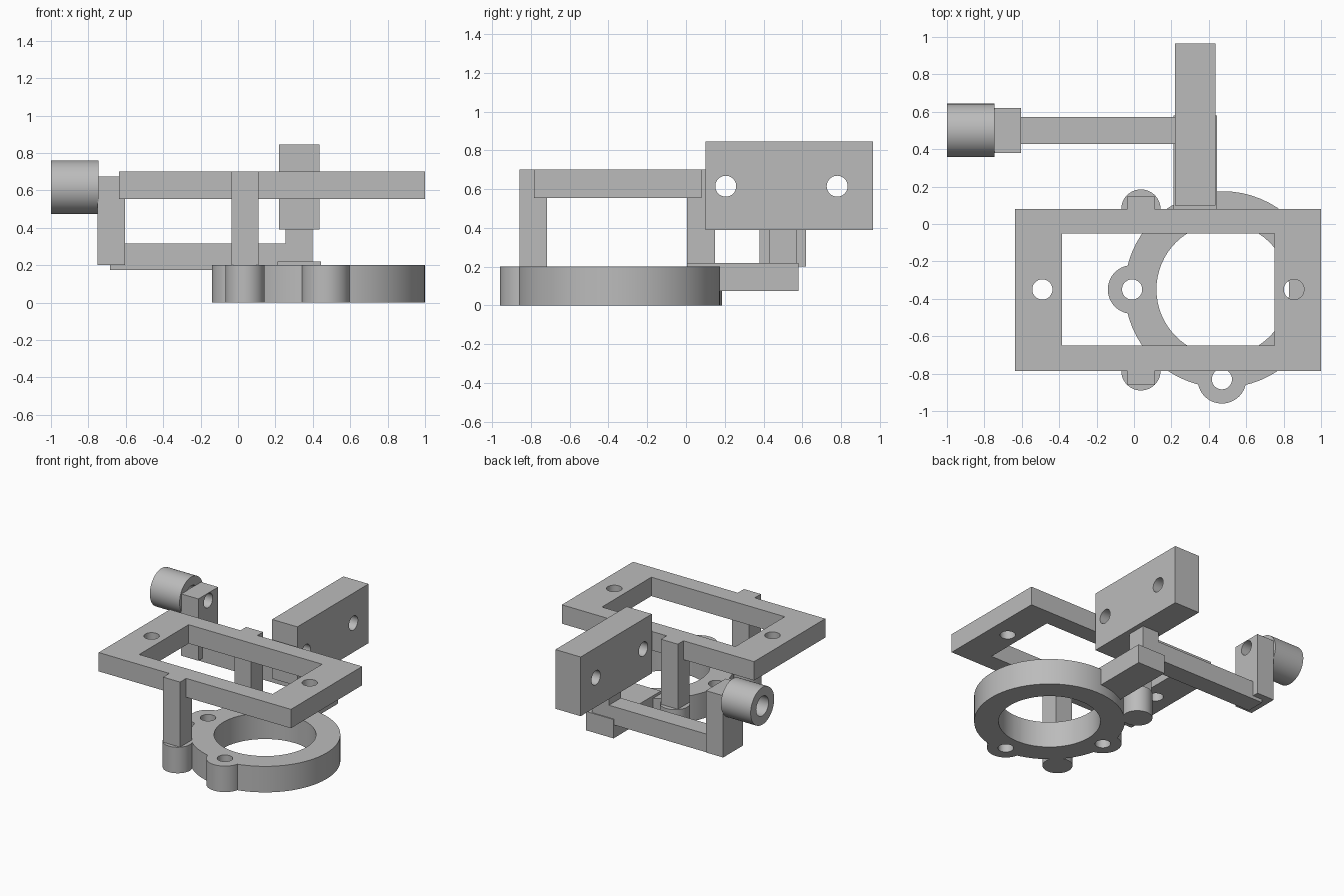
import bpy
from math import pi

if "Cube" in bpy.data.objects:
    bpy.data.objects.remove(bpy.data.objects["Cube"])

grey = bpy.data.materials.new("plain_grey")
grey.use_nodes = True
GREY = (0.5, 0.5, 0.5, 1)
grey.diffuse_color = GREY
grey.node_tree.nodes["Principled BSDF"].inputs["Base Color"].default_value = GREY


def finish(name):
    obj = bpy.context.object
    obj.name = name
    obj.data.materials.append(grey)
    return obj


def box(name, xs, ys, zs):
    spans = (xs, ys, zs)
    bpy.ops.mesh.primitive_cube_add(size=1, location=[sum(s) / 2 for s in spans])
    obj = finish(name)
    obj.scale = [s[1] - s[0] for s in spans]
    bpy.ops.object.transform_apply(location=False, rotation=False, scale=True)
    return obj


def rod(name, centre, radius, length, along_x=False):
    bpy.ops.mesh.primitive_cylinder_add(
        vertices=64, radius=radius, depth=length, location=centre,
        rotation=(0, pi / 2 if along_x else 0, 0))
    return finish(name)


def combine(obj, tools, operation):
    """Boolean each tool into obj, then discard the tool."""
    for tool in tools:
        tool.hide_render = True
        mod = obj.modifiers.new("boolean", 'BOOLEAN')
        mod.operation, mod.solver, mod.object = operation, 'EXACT', tool
        bpy.context.view_layer.objects.active = obj
        bpy.ops.object.modifier_apply(modifier=mod.name)
        bpy.data.objects.remove(tool)


def smooth(obj):
    bpy.ops.object.select_all(action='DESELECT')
    obj.select_set(True)
    bpy.context.view_layer.objects.active = obj
    bpy.ops.object.shade_smooth_by_angle(angle=pi / 6)


HOLE = 0.054
MID_Y = -0.35
RING_X = 0.475
POST_X = 0.037
POST_YS = (-0.785, 0.08)

# Ring with two drilled ears and two post feet
ring = rod("base_ring", (RING_X, MID_Y, 0.1), 0.525, 0.2)
ears = [(-0.01, MID_Y), (RING_X - 0.005, -0.83)]
combine(ring, [rod("ear", (x, y, 0.1), 0.13, 0.2) for x, y in ears], 'UNION')
combine(ring, [rod("foot", (POST_X, y, 0.1), 0.105, 0.2) for y in POST_YS], 'UNION')
combine(ring, [rod("bore", (RING_X, MID_Y, 0.1), 0.355, 1)], 'DIFFERENCE')
combine(ring, [rod("ear_hole", (x, y, 0.1), HOLE, 1) for x, y in ears], 'DIFFERENCE')
smooth(ring)

# Rectangular top frame
frame = box("top_frame", (-0.635, 1.0), (-0.785, 0.08), (0.555, 0.7))
combine(frame, [box("opening", (-0.385, 0.75), (-0.65, -0.05), (0, 1))], 'DIFFERENCE')
combine(frame, [rod("frame_hole", (x, MID_Y, 0.6), HOLE, 1) for x in (-0.49, 0.855)],
        'DIFFERENCE')
smooth(frame)

# Posts carrying the frame
for name, y in zip(("front_post", "back_post"), POST_YS):
    y += -0.003
    box(name, (POST_X - 0.072, POST_X + 0.072), (y - 0.072, y + 0.072), (0.2, 0.7))

# Rear arm, cross bar and riser
box("rear_arm", (0.21, 0.445), (0.005, 0.58), (0.075, 0.22))
box("cross_bar", (-0.685, 0.397), (0.427, 0.572), (0.175, 0.315))
box("riser", (0.255, 0.397), (0.427, 0.572), (0.2, 0.4))

# Drilled mounting block
block = box("mounting_block", (0.22, 0.435), (0.1, 0.965), (0.39, 0.845))
combine(block, [rod("block_hole", (0.33, y, 0.615), HOLE, 1, True) for y in (0.205, 0.78)],
        'DIFFERENCE')
smooth(block)

# Side bracket and hollow barrel
AXIS_Y, AXIS_Z = 0.5, 0.617
bracket = box("side_bracket", (-0.75, -0.603), (0.38, 0.62), (0.2, 0.675))
combine(bracket, [rod("bracket_hole", (-0.7, AXIS_Y, AXIS_Z), HOLE, 1, True)], 'DIFFERENCE')
smooth(bracket)
barrel = rod("barrel", (-0.8735, AXIS_Y, AXIS_Z), 0.143, 0.253, True)
combine(barrel, [rod("barrel_bore", (-0.87, AXIS_Y, AXIS_Z), 0.075, 1, True)], 'DIFFERENCE')
smooth(barrel)
